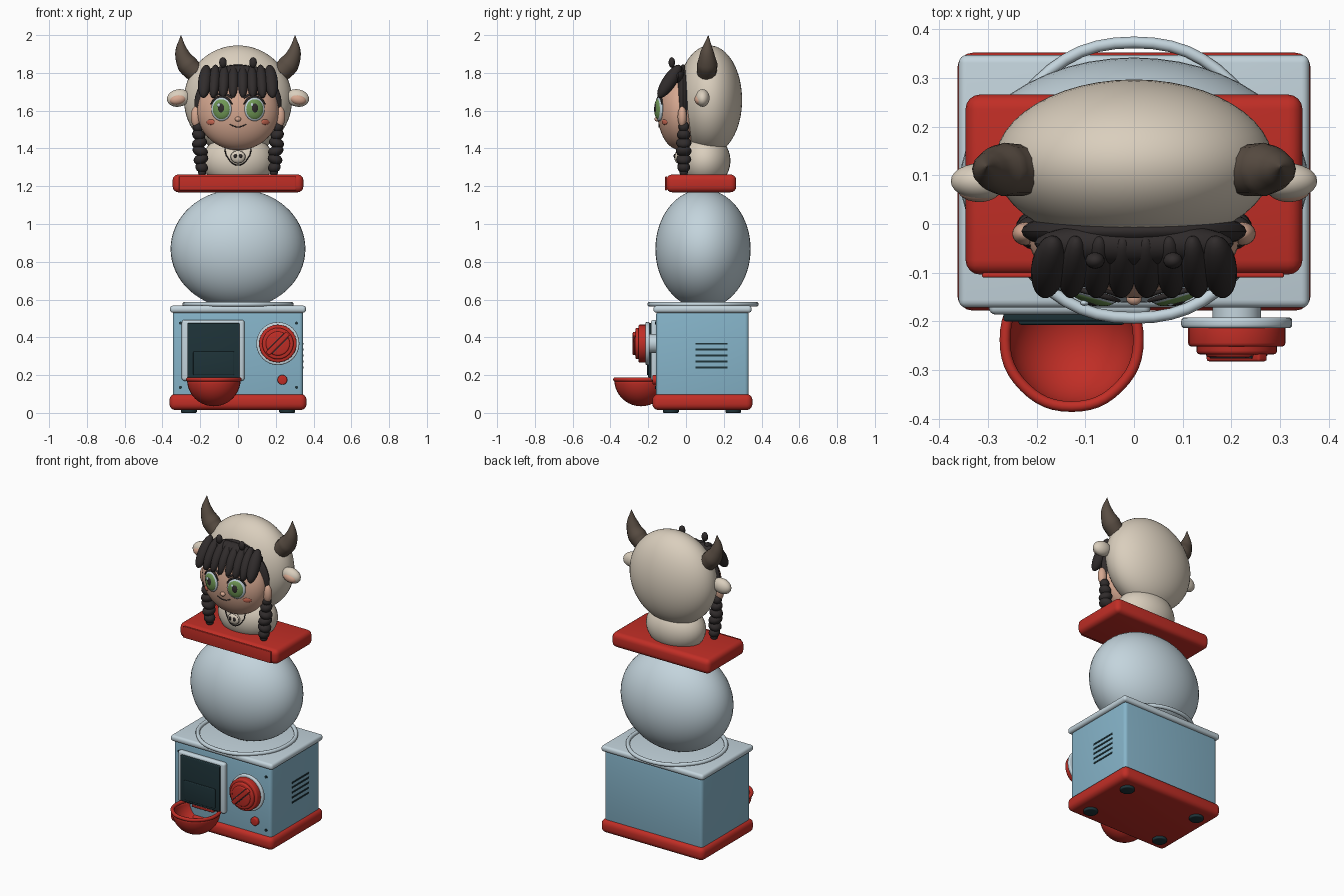
import bpy, bmesh, math
from mathutils import Matrix, Vector, Euler

if "Cube" in bpy.data.objects:
    bpy.data.objects.remove(bpy.data.objects["Cube"])


def material(name, *rgb):
    m = bpy.data.materials.new(name)
    m.use_nodes = True
    m.diffuse_color = (*rgb, 1)
    m.node_tree.nodes["Principled BSDF"].inputs["Base Color"].default_value = (*rgb, 1)
    return m


RED = material("red", .53, .027, .019)
BLUE = material("sky blue", .24, .46, .59)
PALE = material("pale blue", .55, .66, .72)
CREAM = material("cream", .7, .62, .51)
BROWN = material("horn brown", .098, .073, .055)
HAIR = material("hair black", .03, .025, .025)
SKIN = material("skin", .67, .39, .28)
TEAL = material("dark teal", .013, .033, .04)
GREEN = material("eye green", .16, .31, .09)
BLUSH = material("blush", .55, .13, .08)


def smooth(ob):
    bpy.ops.object.select_all(action='DESELECT')
    ob.select_set(True)
    bpy.context.view_layer.objects.active = ob
    bpy.ops.object.shade_smooth_by_angle(angle=math.radians(35))


def finish(name, bm, mat):
    bmesh.ops.recalc_face_normals(bm, faces=bm.faces)
    me = bpy.data.meshes.new(name)
    bm.to_mesh(me)
    bm.free()
    me.materials.append(mat)
    ob = bpy.data.objects.new(name, me)
    bpy.context.collection.objects.link(ob)
    smooth(ob)
    return ob


def ball(name, mat, loc, radii, rot=(0, 0, 0), seg=24):
    bm = bmesh.new()
    bmesh.ops.create_uvsphere(bm, u_segments=seg, v_segments=seg * 2 // 3, radius=1)
    bm.transform(Matrix.LocRotScale(Vector(loc), Euler(rot), Vector(radii)))
    return finish(name, bm, mat)


def box(name, mat, lo, hi, bevel=0, rot=0):
    lo, hi = Vector(lo), Vector(hi)
    bm = bmesh.new()
    bmesh.ops.create_cube(bm, size=1)
    bm.transform(Matrix.Diagonal((*(hi - lo), 1)))
    if bevel:
        bmesh.ops.bevel(bm, geom=bm.edges[:], offset=bevel, segments=4, profile=.5, affect='EDGES')
    bm.transform(Matrix.Translation((lo + hi) / 2) @ Matrix.Rotation(rot, 4, 'Y'))
    return finish(name, bm, mat)


def disc(name, mat, loc, radius, depth, axis='Y', bevel=0):
    bm = bmesh.new()
    bmesh.ops.create_cone(bm, cap_ends=True, segments=32, radius1=radius, radius2=radius, depth=depth)
    if bevel:
        rims = [e for e in bm.edges if abs(e.verts[0].co.z - e.verts[1].co.z) < 1e-5]
        bmesh.ops.bevel(bm, geom=rims, offset=bevel, segments=3, profile=.5, affect='EDGES')
    turn = Matrix.Rotation(math.pi / 2, 4, 'X') if axis == 'Y' else Matrix()
    bm.transform(Matrix.Translation(loc) @ turn)
    return finish(name, bm, mat)


def tube(name, mat, points, depth, radii=None, closed=False):
    cu = bpy.data.curves.new(name, 'CURVE')
    cu.dimensions, cu.bevel_depth, cu.bevel_resolution = '3D', depth, 4
    cu.resolution_u, cu.use_fill_caps = 6, True
    sp = cu.splines.new('BEZIER')
    sp.bezier_points.add(len(points) - 1)
    sp.use_cyclic_u = closed
    for i, p in enumerate(points):
        b = sp.bezier_points[i]
        b.co, b.handle_left_type, b.handle_right_type = p, 'AUTO', 'AUTO'
        b.radius = radii[i] if radii else 1
    cu.materials.append(mat)
    ob = bpy.data.objects.new(name, cu)
    bpy.context.collection.objects.link(ob)
    bpy.ops.object.select_all(action='DESELECT')
    ob.select_set(True)
    bpy.context.view_layer.objects.active = ob
    bpy.ops.object.convert(target='MESH')
    smooth(bpy.context.object)


def ring(name, mat, centre, radius, depth, flat=True, squash=1):
    pts = []
    for i in range(8):
        a = i * math.pi / 4
        u, v = radius * math.cos(a), radius * squash * math.sin(a)
        pts.append(Vector(centre) + Vector((u, v, 0) if flat else (u, 0, v)))
    tube(name, mat, pts, depth, closed=True)


# Machine cabinet
box("base", RED, (-.363, -.178, .015), (.363, .352, .1), .032)
box("cabinet", BLUE, (-.345, -.158, .08), (.345, .332, .54), .02)
box("cabinet_lid", PALE, (-.36, -.172, .53), (.36, .347, .568), .016)
for x in (-.26, .26):
    for y in (-.08, .25):
        disc("foot", TEAL, (x, y, .015), .042, .03, 'Z', .006)
for z in (.24, .272, .304, .336, .366):
    box("side_vent", TEAL, (.342, .05, z - .005), (.348, .22, z + .005))
for x in (-.305, .31):
    for z in (.135, .475):
        disc("screw", TEAL, (x, -.16, z), .008, .008)

# Prize door and bowl
box("door_frame", PALE, (-.298, -.186, .17), (.034, -.15, .492), .014)
box("door_panel", TEAL, (-.268, -.2, .185), (.008, -.17, .475), .005)
box("door_flap", TEAL, (-.237, -.207, .2), (-.02, -.19, .325), .005)
bm = bmesh.new()
bmesh.ops.create_uvsphere(bm, u_segments=32, v_segments=20, radius=.142)
bmesh.ops.delete(bm, geom=[v for v in bm.verts if v.co.z > .001], context='VERTS')
bm.transform(Matrix.Translation((-.128, -.238, .177)))
bowl = finish("prize_bowl", bm, RED)
wall = bowl.modifiers.new("wall", 'SOLIDIFY')
wall.thickness = .01
ring("bowl_rim", RED, (-.128, -.238, .177), .137, .011)
box("bowl_bracket", RED, (-.2, -.182, .155), (-.05, -.15, .2), .008)

# Turning knob and button
KX, KZ = .211, .367
disc("knob_shaft", PALE, (KX, -.17, KZ), .05, .05)
disc("knob_plate", PALE, (KX, -.203, KZ), .114, .022, 'Y', .007)
for name, r, y in (("knob_rim", .1, -.252), ("knob_step", .083, -.268), ("knob_face", .064, -.274)):
    disc(name, RED, (KX, (y - .2) / 2, KZ), r, -.2 - y, 'Y', .008)
box("knob_grip", RED, (KX - .077, -.282, KZ - .013), (KX + .077, -.26, KZ + .013), .005, -math.pi / 4)
for d in (-.016, .016):
    o = d * math.sqrt(.5)
    box("knob_groove", TEAL, (KX - .06 - o, -.276, KZ - .002 + o), (KX + .06 - o, -.27, KZ + .002 + o), 0, -math.pi / 4)
disc("button", RED, (.235, -.165, .175), .026, .024, 'Y', .006)

# Globe, its collar and the tray on top
ring("globe_collar", PALE, (0, .09, .575), .283, .012)
ball("globe", PALE, (0, .09, .868), (.357, .252, .316), seg=48)
box("tray", RED, (-.346, -.104, 1.168), (.346, .266, 1.262), .03)
box("tray_front", RED, (-.312, -.11, 1.178), (.308, -.1, 1.252), .004)

# Hooded figure
ball("figure_body", CREAM, (0, .1, 1.335), (.19, .135, .145), seg=32)
ball("hood", CREAM, (0, .125, 1.657), (.286, .172, .288), seg=48)
ball("hair_back", HAIR, (0, -.015, 1.63), (.232, .05, .215), seg=32)
ball("face", SKIN, (0, -.03, 1.597), (.216, .122, .206), seg=40)
ball("nose", SKIN, (0, -.153, 1.555), (.016, .014, .013), seg=16)


def face_y(x, z):
    return -.03 - .122 * math.sqrt(1 - (x / .216) ** 2 - ((z - 1.597) / .206) ** 2)


def on_face(*pts):
    return [(x, face_y(x, z) - .001, z) for x, z in pts]


tube("mouth", HAIR, on_face((-.045, 1.528), (-.02, 1.517), (0, 1.514), (.02, 1.517), (.045, 1.528)), .0028)

for s in (-1, 1):
    # Eyes, lashes and cheeks
    ex, ez, tilt = s * .088, 1.608, (0, 0, s * .3)
    ey = face_y(ex, ez)
    ball("eye_white", PALE, (ex, ey, ez), (.056, .018, .063), tilt)
    ball("iris", GREEN, (ex, ey - .005, ez), (.049, .018, .055), tilt)
    ball("pupil", HAIR, (ex, ey - .012, ez + .004), (.024, .014, .032), tilt)
    ball("eye_glint", PALE, (ex - .014, ey - .021, ez + .022), (.009, .006, .011), seg=12)
    lash = [(ex + .062 * math.cos(a), ez + .066 * math.sin(a)) for a in (.4, 1, 1.57, 2.14, 2.74)]
    tube("lash", HAIR, [(x, y - .008, z) for x, y, z in on_face(*lash)], .006, (.6, 1, 1, 1, .6))
    tube("eyebrow", HAIR, on_face((s * .03, 1.668), (s * .075, 1.69), (s * .12, 1.685)), .006)
    ball("cheek", BLUSH, (s * .145, face_y(.145, 1.54) + .001, 1.54), (.026, .006, .015), (0, 0, s * .6), 16)
    ball("face_ear", SKIN, (s * .222, -.02, 1.568), (.028, .024, .056))
    # Horn and hood ear
    tube("horn", BROWN, [(s * .225, .11, 1.8), (s * .268, .112, 1.845), (s * .298, .112, 1.91), (s * .302, .118, 1.998)],
         .055, (.95, 1, .65, .03))
    ball("hood_ear", CREAM, (s * .315, .088, 1.667), (.062, .037, .046), (0, s * .2, 0))
    ball("hood_ear_inner", SKIN, (s * .318, .071, 1.66), (.045, .026, .029), (0, s * .2, 0))
    # Braid
    for i in range(6):
        r = (.028, .036, .041, .042, .04, .034)[i]
        ball("braid", HAIR, (s * (.212 - .004 * i), -.012, 1.515 - .043 * i), (r, r, .029), (0, s * (-1) ** i * .35, 0), 16)
    ball("braid_tip", HAIR, (s * .19, -.012, 1.275), (.022, .022, .025), seg=16)
    ball("hair_bobble", HAIR, (s * .08, -.075, 1.855), (.02, .017, .028), seg=16)

# Fringe of leaning strands
for i in range(8):
    x = (i - 3.5) * .05
    wide = .036 if i in (0, 7) else .031
    ball("fringe_strand", HAIR, (x, -.088, 1.755), (wide, .037, .103), (-.58, -x * .6, 0), 20)
ball("fringe_root", HAIR, (0, -.04, 1.785), (.205, .045, .055))

# Snout pendant
ball("pendant", CREAM, (0, -.04, 1.355), (.04, .022, .034))
ring("pendant_rim", HAIR, (0, -.046, 1.355), .036, .0025, False, .85)
for s in (-1, 1):
    ball("pendant_nostril", HAIR, (s * .014, -.058, 1.36), (.009, .008, .012), seg=12)
tube("pendant_cord", HAIR, [(-.07, -.028, 1.4), (-.06, -.03, 1.36), (0, -.042, 1.312), (.06, -.03, 1.36), (.07, -.028, 1.4)], .003)
